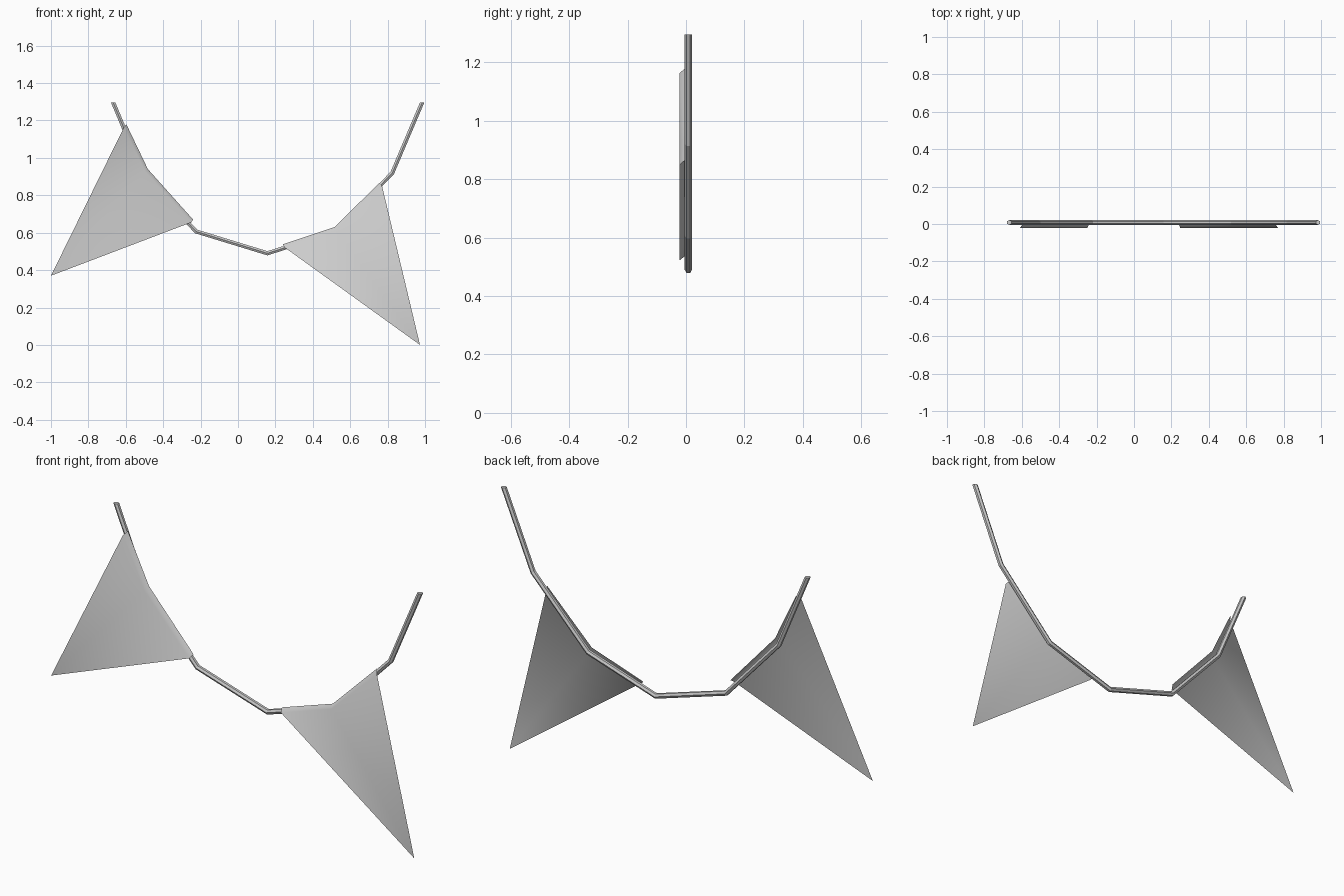
import bpy, bmesh, math
from mathutils import Vector

cube = bpy.data.objects.get("Cube")
if cube:
    bpy.data.objects.remove(cube, do_unlink=True)

# One plain grey for cord and cloth
grey = bpy.data.materials.new("plain_grey")
grey.use_nodes = True
grey.diffuse_color = (0.6, 0.6, 0.6, 1)
grey.node_tree.nodes["Principled BSDF"].inputs["Base Color"].default_value = (0.6, 0.6, 0.6, 1)


def finish(name, bm, smooth):
    mesh = bpy.data.meshes.new(name)
    for f in bm.faces:
        f.smooth = smooth
    bm.to_mesh(mesh)
    bm.free()
    mesh.materials.append(grey)
    obj = bpy.data.objects.new(name, mesh)
    bpy.context.collection.objects.link(obj)
    return obj


def make_cord(name, points, radius, y, sides=6):
    """Sweep a polygon along an x-z path with mitred bends and level ends."""
    bm = bmesh.new()
    path = [Vector(p) for p in points]
    normals = []
    for a, b in zip(path, path[1:]):
        d = (b - a).normalized()
        normals.append(Vector((-d.y, d.x)))
    rings = []
    for i, p in enumerate(path):
        if i in (0, len(path) - 1):
            n = normals[0 if i == 0 else -1]
            across = Vector((1, 0)) / n.x
        else:
            m = (normals[i - 1] + normals[i]).normalized()
            across = m / m.dot(normals[i])
        ring = []
        for k in range(sides):
            t = math.tau * k / sides
            q = p + across * radius * math.sin(t)
            ring.append(bm.verts.new((q.x, y + radius * math.cos(t), q.y)))
        rings.append(ring)
    for r, s in zip(rings, rings[1:]):
        for k in range(sides):
            j = (k + 1) % sides
            bm.faces.new((r[k], r[j], s[j], s[k]))
    bm.faces.new(rings[0])
    bm.faces.new(rings[-1][::-1])
    bmesh.ops.recalc_face_normals(bm, faces=bm.faces)
    return finish(name, bm, False)


def make_flag(name, hem, fold, tip, front=-0.022, back=-0.002):
    """Thin cloth triangle whose upper edge folds back over the cord."""
    bm = bmesh.new()
    h = [bm.verts.new((x, back, z)) for x, z in hem]
    f = [bm.verts.new((x, front, z)) for x, z in fold]
    t = bm.verts.new((tip[0], front, tip[1]))
    for i in range(2):
        bm.faces.new((f[i], f[i + 1], h[i + 1], h[i]))
        bm.faces.new((t, f[i + 1], f[i]))
    return finish(name, bm, True)


# Sagging cord
make_cord("cord",
          [(-0.667, 1.295), (-0.51, 0.92), (-0.225, 0.607), (0.157, 0.49),
           (0.525, 0.607), (0.825, 0.92), (0.984, 1.295)],
          0.0125, 0.008)

# Two hanging flags
make_flag("right_flag",
          [(-0.597, 1.18), (-0.482, 0.94), (-0.24, 0.67)],
          [(-0.61, 1.163), (-0.495, 0.925), (-0.25, 0.655)],
          (-1.0, 0.37))
make_flag("left_flag",
          [(0.24, 0.538), (0.517, 0.63), (0.757, 0.868)],
          [(0.248, 0.522), (0.523, 0.613), (0.77, 0.85)],
          (0.973, 0.0))
